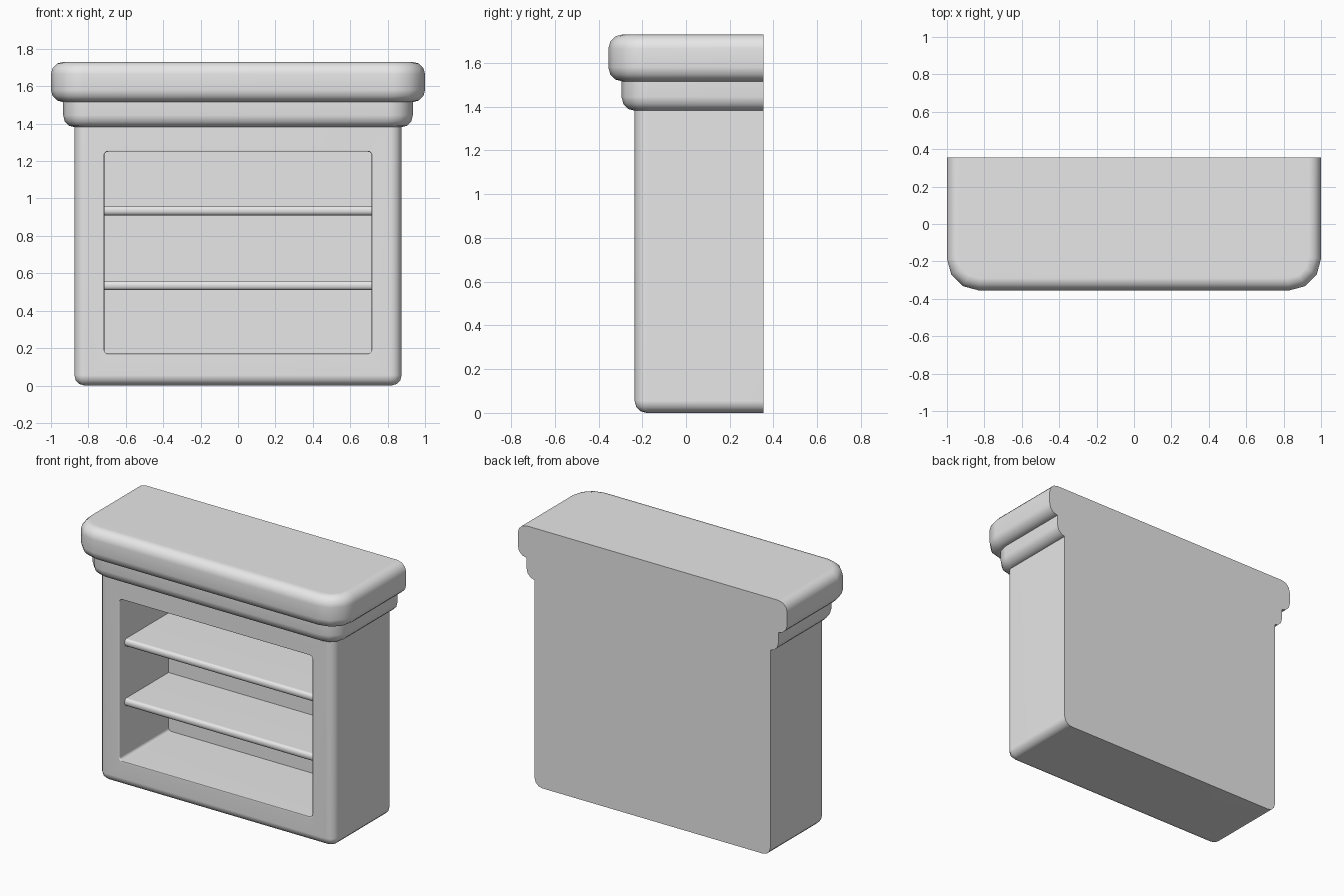
import bpy, bmesh, math

if "Cube" in bpy.data.objects:
    bpy.data.objects.remove(bpy.data.objects["Cube"])

grey = bpy.data.materials.new("plain_grey")
grey.use_nodes = True
grey.diffuse_color = (0.8, 0.8, 0.8, 1)
grey.node_tree.nodes["Principled BSDF"].inputs["Base Color"].default_value = (0.8, 0.8, 0.8, 1)

BACK = 0.355


def round_edges(bm, rule, radius, segments=3):
    edges = [e for e in bm.edges if rule(*(v.co for v in e.verts))]
    if edges and radius:
        bmesh.ops.bevel(bm, geom=edges, offset=radius, offset_type='OFFSET',
                        segments=segments, profile=0.5, affect='EDGES', clamp_overlap=True)


def box(half_x, y0, y1, z0, z1):
    bm = bmesh.new()
    bmesh.ops.create_cube(bm, size=1)
    for v in bm.verts:
        v.co.x *= 2 * half_x
        v.co.y = y1 if v.co.y > 0 else y0
        v.co.z = z1 if v.co.z > 0 else z0
    return bm


def finish(bm, name):
    bmesh.ops.recalc_face_normals(bm, faces=bm.faces[:])
    mesh = bpy.data.meshes.new(name)
    bm.to_mesh(mesh)
    bm.free()
    mesh.materials.append(grey)
    obj = bpy.data.objects.new(name, mesh)
    bpy.context.collection.objects.link(obj)
    return obj


def smooth(obj):
    bpy.ops.object.select_all(action='DESELECT')
    obj.select_set(True)
    bpy.context.view_layer.objects.active = obj
    bpy.ops.object.shade_smooth_by_angle(angle=math.radians(45))
    weighted = obj.modifiers.new("even_shading", 'WEIGHTED_NORMAL')
    weighted.keep_sharp = True


def rounded_block(name, half_x, front, z0, z1, corner, rim, top=True):
    """Block with rounded front corners and rims, flat at the back."""
    bm = box(half_x, front, BACK, z0, z1)
    round_edges(bm, lambda a, b: abs(a.z - b.z) > 0.01 and a.y < 0 and b.y < 0, corner)

    def on_rim(a, b):
        level = abs(a.z - b.z) < 1e-4 and (top or a.z < (z0 + z1) / 2)
        return level and not (a.y > BACK - 0.001 and b.y > BACK - 0.001)
    round_edges(bm, on_rim, rim)
    return finish(bm, name)


# Top slab and the moulding under it
smooth(rounded_block("top_slab", 1.0, -0.355, 1.515, 1.73, 0.17, 0.065))
smooth(rounded_block("moulding", 0.935, -0.295, 1.38, 1.53, 0.13, 0.065, top=False))

# Cabinet body with a rounded rectangular recess
FRONT = -0.235
body = rounded_block("cabinet_body", 0.875, FRONT, 0, 1.4, 0.06, 0.055, top=False)
bm = box(0.715, -0.6, 0.285, 0.17, 1.25)
round_edges(bm, lambda a, b: abs(a.y - b.y) > 0.01, 0.02)
cutter = finish(bm, "recess_cutter")
cut = body.modifiers.new("recess", 'BOOLEAN')
cut.operation = 'DIFFERENCE'
cut.solver = 'EXACT'
cut.object = cutter
bpy.context.view_layer.update()
carved = body.evaluated_get(bpy.context.evaluated_depsgraph_get())
bm = bmesh.new()
bm.from_mesh(carved.to_mesh())
carved.to_mesh_clear()
body.modifiers.clear()
bpy.data.objects.remove(cutter)


# Soften the lip of the recess
def on_lip(a, b):
    return all(abs(p.y - FRONT) < 1e-3 and abs(p.x) < 0.72 and 0.16 < p.z < 1.26
               for p in (a, b)) and (max(abs(a.x), abs(b.x)) > 0.69)


lip = [e for e in bm.edges if on_lip(*(v.co for v in e.verts)) and len(e.link_faces) == 2
       and e.calc_face_angle(0) > 1]
bmesh.ops.bevel(bm, geom=lip, offset=0.008, offset_type='OFFSET', segments=2,
                profile=0.5, affect='EDGES', clamp_overlap=True)
bm.to_mesh(body.data)
bm.free()
smooth(body)

# Two shelves with rounded front edges
for name, z in (("lower_shelf", 0.51), ("upper_shelf", 0.91)):
    bm = box(0.72, -0.18, 0.29, z, z + 0.05)
    round_edges(bm, lambda a, b: abs(a.x - b.x) > 0.1 and a.y < 0, 0.02)
    smooth(finish(bm, name))
